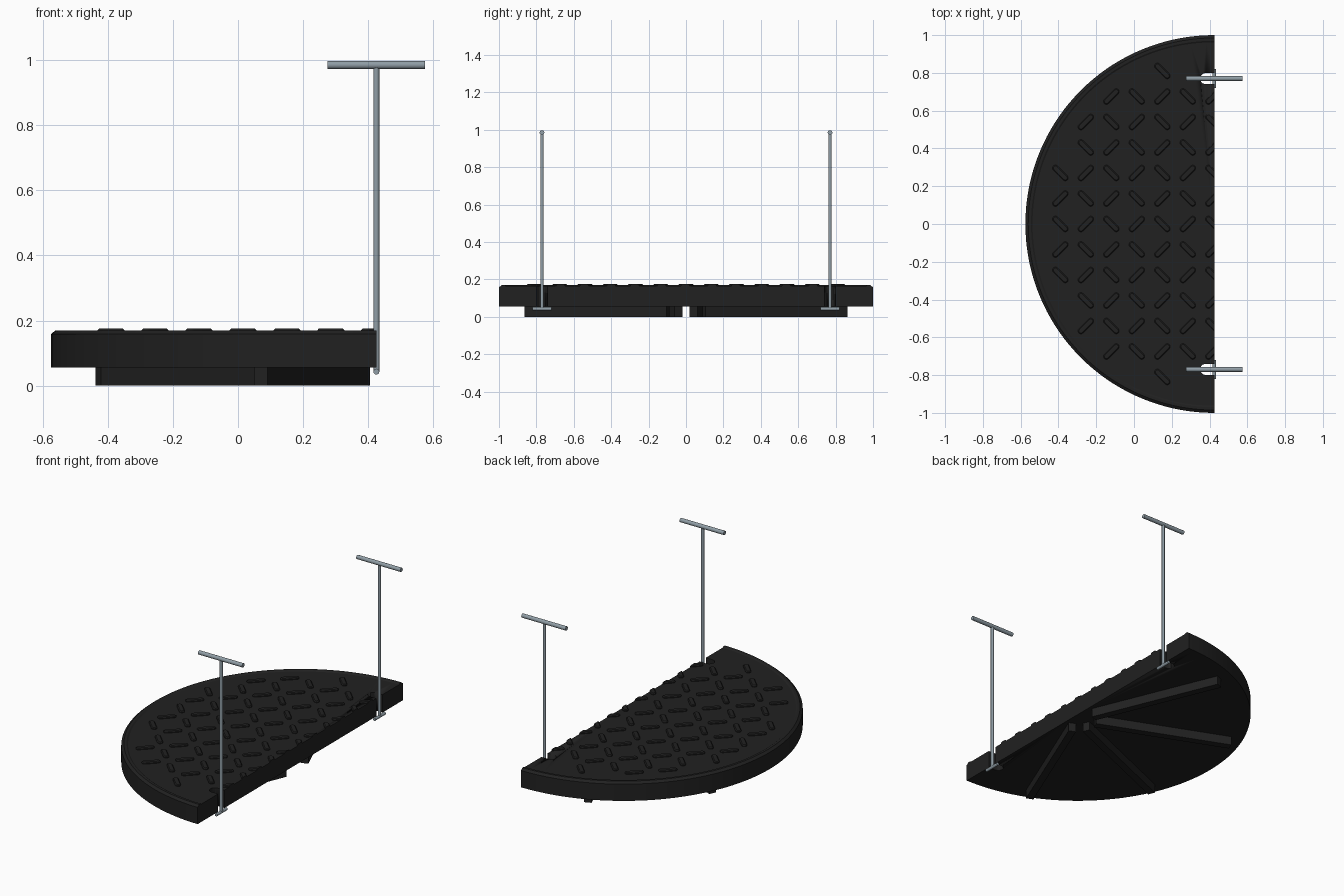
import bpy, bmesh, math
from mathutils import Matrix, Vector

if "Cube" in bpy.data.objects:
    bpy.data.objects.remove(bpy.data.objects["Cube"])

EDGE = 0.425      # x of the straight side and centre of the half disc
BAR_Y = 0.77      # distance of each lifting bar from the middle


def material(name, rgb, metallic=0.0):
    m = bpy.data.materials.new(name)
    m.use_nodes = True
    m.diffuse_color = (*rgb, 1)
    node = m.node_tree.nodes["Principled BSDF"]
    node.inputs["Base Color"].default_value = (*rgb, 1)
    node.inputs["Roughness"].default_value = 0.6
    return m


BLACK = material("black_iron", (0.015, 0.015, 0.015))
STEEL = material("grey_steel", (0.28, 0.34, 0.38))


def finish(bm, name, mat, angle=30):
    bmesh.ops.recalc_face_normals(bm, faces=bm.faces)
    mesh = bpy.data.meshes.new(name)
    bm.to_mesh(mesh)
    bm.free()
    ob = bpy.data.objects.new(name, mesh)
    bpy.context.collection.objects.link(ob)
    mesh.materials.append(mat)
    bpy.ops.object.select_all(action="DESELECT")
    ob.select_set(True)
    bpy.context.view_layer.objects.active = ob
    bpy.ops.object.shade_smooth_by_angle(angle=math.radians(angle))
    return ob


def capsule(half_len, radius, steps=6):
    """Outline of a bar with rounded ends lying along x."""
    pts = []
    for side in (1, -1):
        for i in range(steps + 1):
            a = -math.pi / 2 + math.pi * i / steps
            pts.append((side * (half_len - radius + radius * math.cos(a)),
                        side * radius * math.sin(a)))
    return pts


def loft(bm, layers, matrix):
    """Closed solid through a stack of (outline, z) layers."""
    rings = [[bm.verts.new(matrix @ Vector((x, y, z))) for x, y in outline]
             for outline, z in layers]
    for low, high in zip(rings, rings[1:]):
        for i in range(len(low)):
            j = (i + 1) % len(low)
            bm.faces.new((low[i], low[j], high[j], high[i]))
    bm.faces.new(rings[0][::-1])
    bm.faces.new(rings[-1])


def rod(name, start, end, radius):
    start, end = Vector(start), Vector(end)
    axis = end - start
    bm = bmesh.new()
    turn = axis.to_track_quat("Z", "Y").to_matrix().to_4x4()
    bmesh.ops.create_cone(bm, cap_ends=True, segments=20, radius1=radius,
                          radius2=radius, depth=axis.length,
                          matrix=Matrix.Translation((start + end) / 2) @ turn)
    return finish(bm, name, STEEL)


# Half-disc plate with a raised rim, swept from its section
section = [(0, 0.055), (1, 0.055), (1, 0.158), (0.985, 0.17),
           (0.97, 0.17), (0.962, 0.165), (0, 0.165)]
bm = bmesh.new()
verts = [bm.verts.new((EDGE, r, z)) for r, z in section]
edges = [bm.edges.new(pair) for pair in zip(verts, verts[1:])]
bmesh.ops.spin(bm, geom=verts + edges, cent=(EDGE, 0, 0), axis=(0, 0, 1),
               angle=math.pi, steps=72)
bmesh.ops.remove_doubles(bm, verts=bm.verts, dist=0.0005)
bmesh.ops.holes_fill(bm, edges=[e for e in bm.edges if e.is_boundary], sides=0)
plate = finish(bm, "half_disc_plate", BLACK)

# Lifting slots cut through the straight side
bm = bmesh.new()
for side in (1, -1):
    outline = capsule(0.1, 0.03)
    loft(bm, [(outline, 0), (outline, 0.3)],
         Matrix.Translation((EDGE + 0.025, side * BAR_Y, 0)))
cutter = finish(bm, "slot_cutter", BLACK)
cutter.hide_render = True
cut = plate.modifiers.new("slots", "BOOLEAN")
cut.operation = "DIFFERENCE"
cut.solver = "EXACT"
cut.object = cutter
bpy.context.view_layer.objects.active = plate
bpy.ops.object.modifier_apply(modifier=cut.name)
bpy.data.objects.remove(cutter)

# Checkered treads, trimmed at the straight side
PITCH = 0.135
bm = bmesh.new()
for col in range(7):
    for row in range(-6, 7):
        x, y = -0.39 + col * PITCH, row * PITCH
        near_slot = col > 4 and abs(row) == 6
        if math.hypot(x - EDGE, y) > 0.88 or near_slot:
            continue
        turn = math.radians(-45 if (col + row) % 2 == 0 else 45)
        loft(bm, [(capsule(0.053, 0.016), 0.16), (capsule(0.053, 0.016), 0.17),
                  (capsule(0.048, 0.011), 0.175)],
             Matrix.Translation((x, y, 0)) @ Matrix.Rotation(turn, 4, "Z"))
bmesh.ops.bisect_plane(bm, geom=bm.verts[:] + bm.edges[:] + bm.faces[:],
                       plane_co=(EDGE, 0, 0), plane_no=(1, 0, 0),
                       clear_outer=True)
bmesh.ops.holes_fill(bm, edges=[e for e in bm.edges if e.is_boundary], sides=0)
finish(bm, "treads", BLACK)

# Radial ribs underneath
INNER, OUTER, HALF = 0.105, 0.925, 0.022
bm = bmesh.new()
outline = [(INNER, -HALF), (OUTER, -HALF), (OUTER, HALF), (INNER, HALF)]
for i in range(4):
    turn = Matrix.Rotation(math.radians(112.5 + 45 * i), 4, "Z")
    loft(bm, [(outline, 0), (outline, 0.06)],
         Matrix.Translation((EDGE, 0, 0)) @ turn)
finish(bm, "underside_ribs", BLACK)

# Lifting bars: foot, stem and handle on each side
for label, side in (("back", 1), ("front", -1)):
    y = side * BAR_Y
    rod(label + "_bar_stem", (EDGE, y, 0.043), (EDGE, y, 0.985), 0.009)
    rod(label + "_bar_handle", (EDGE - 0.15, y, 0.985),
        (EDGE + 0.15, y, 0.985), 0.0125)
    rod(label + "_bar_foot", (EDGE, y - 0.05, 0.043),
        (EDGE, y + 0.05, 0.043), 0.009)
